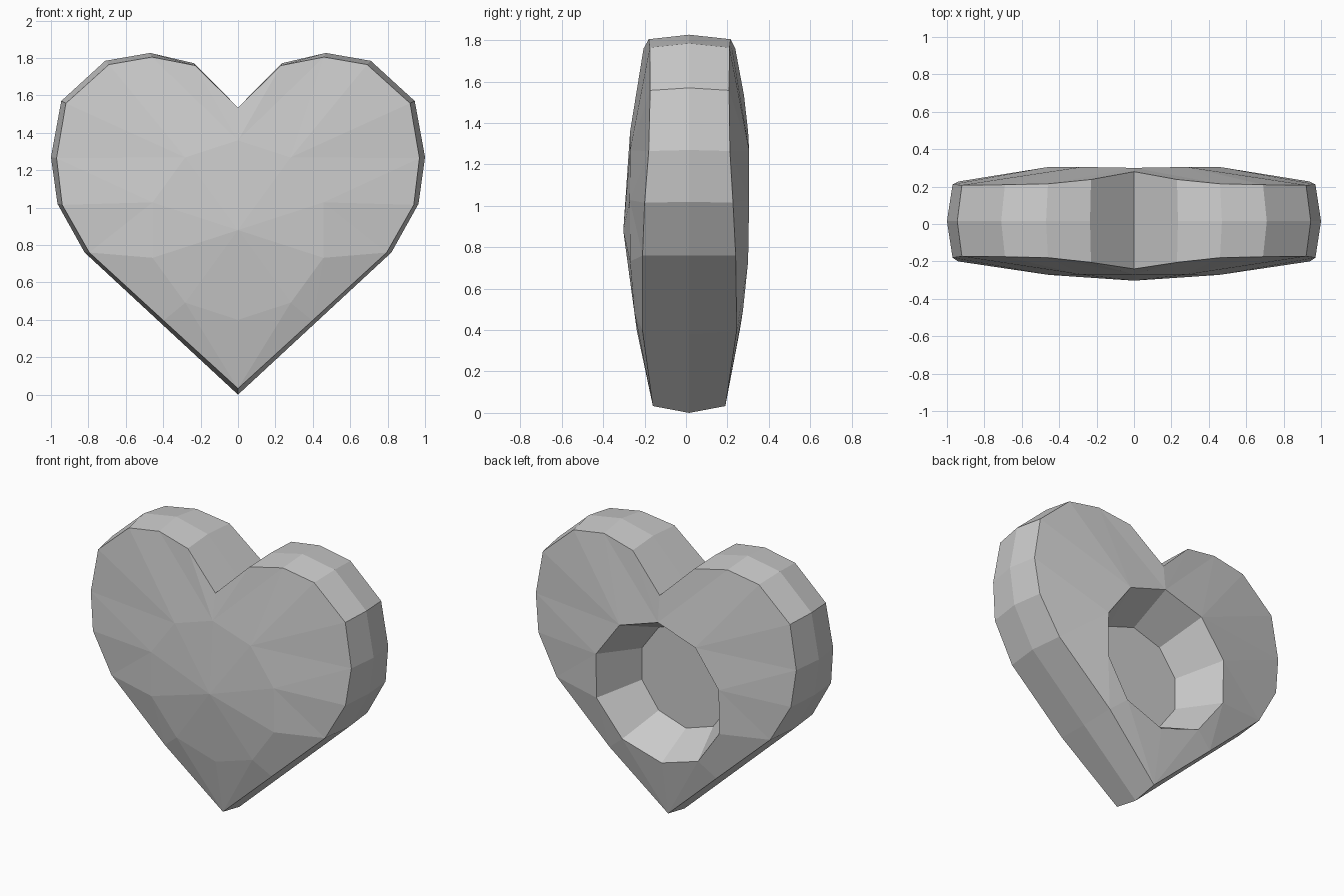
import bpy, bmesh, math

if "Cube" in bpy.data.objects:
    bpy.data.objects.remove(bpy.data.objects["Cube"])

CZ = 0.88  # height of the dome and socket centre

# Right half of the heart outline, notch to tip:
# (x, z at the widest line), (x, z at the rim), front rim y, back rim y
OUTLINE = [
    ((0.00, 1.53), (0.00, 1.535), -0.24, 0.28),
    ((0.235, 1.772), (0.23, 1.76), -0.205, 0.238),
    ((0.47, 1.827), (0.46, 1.805), -0.18, 0.215),
    ((0.71, 1.785), (0.69, 1.765), -0.175, 0.21),
    ((0.945, 1.57), (0.92, 1.558), -0.173, 0.208),
    ((1.00, 1.27), (0.97, 1.265), -0.18, 0.212),
    ((0.965, 1.02), (0.94, 1.015), -0.20, 0.227),
    ((0.82, 0.76), (0.795, 0.76), -0.21, 0.24),
    ((0.41, 0.38), (0.398, 0.396), -0.21, 0.245),
    ((0.00, 0.00), (0.00, 0.033), -0.16, 0.19),
]
FRONT_Y = [-0.27, -0.27, -0.272, -0.27, -0.25, -0.238]
BACK_Y = [0.30, 0.305, 0.305, 0.30, 0.275, 0.26]

bm = bmesh.new()


def add(points):
    return [bm.verts.new(p) for p in points]


def half_ring(radius, ys):
    """Half of a ten-sided ring, top to bottom."""
    pts = []
    for i, y in enumerate(ys):
        a = math.radians(90 - 36 * i)
        x = radius * math.cos(a) if 0 < i < 5 else 0.0
        pts.append((x, y, CZ + radius * math.sin(a)))
    return add(pts)


def strip(a, b):
    for i in range(len(a) - 1):
        bm.faces.new((a[i], a[i + 1], b[i + 1], b[i]))


def zip_rings(a, b):
    """Join two rings with different counts, advancing by angle."""
    ang = lambda v: math.atan2(v.co.x, v.co.z - CZ)
    i = j = 0
    while i < len(a) - 1 or j < len(b) - 1:
        if j == len(b) - 1 or (i < len(a) - 1 and ang(a[i + 1]) <= ang(b[j + 1])):
            bm.faces.new((a[i], a[i + 1], b[j]))
            i += 1
        else:
            bm.faces.new((a[i], b[j + 1], b[j]))
            j += 1


# Side band
middle = add([(m[0], 0.015, m[1]) for m, r, f, b in OUTLINE])
front = add([(r[0], f, r[1]) for m, r, f, b in OUTLINE])
back = add([(r[0], b, r[1]) for m, r, f, b in OUTLINE])
strip(front, middle)
strip(middle, back)

# Domed front
dome = half_ring(0.48, FRONT_Y)
zip_rings(front, dome)
apex = bm.verts.new((0, -0.303, CZ))
for i in range(5):
    bm.faces.new((dome[i], dome[i + 1], apex))

# Back with tapered socket and flat floor
rim = half_ring(0.48, BACK_Y)
floor = half_ring(0.345, [0.0] * 6)
zip_rings(back, rim)
strip(rim, floor)
bm.faces.new(floor)

# Mirror to the left half and weld the seam
half = bm.verts[:] + bm.edges[:] + bm.faces[:]
bmesh.ops.mirror(bm, geom=half, axis='X', merge_dist=0.0005)
bmesh.ops.remove_doubles(bm, verts=bm.verts[:], dist=0.0005)
bmesh.ops.recalc_face_normals(bm, faces=bm.faces[:])

mesh = bpy.data.meshes.new("heart")
bm.to_mesh(mesh)
bm.free()
heart = bpy.data.objects.new("heart", mesh)
bpy.context.collection.objects.link(heart)
